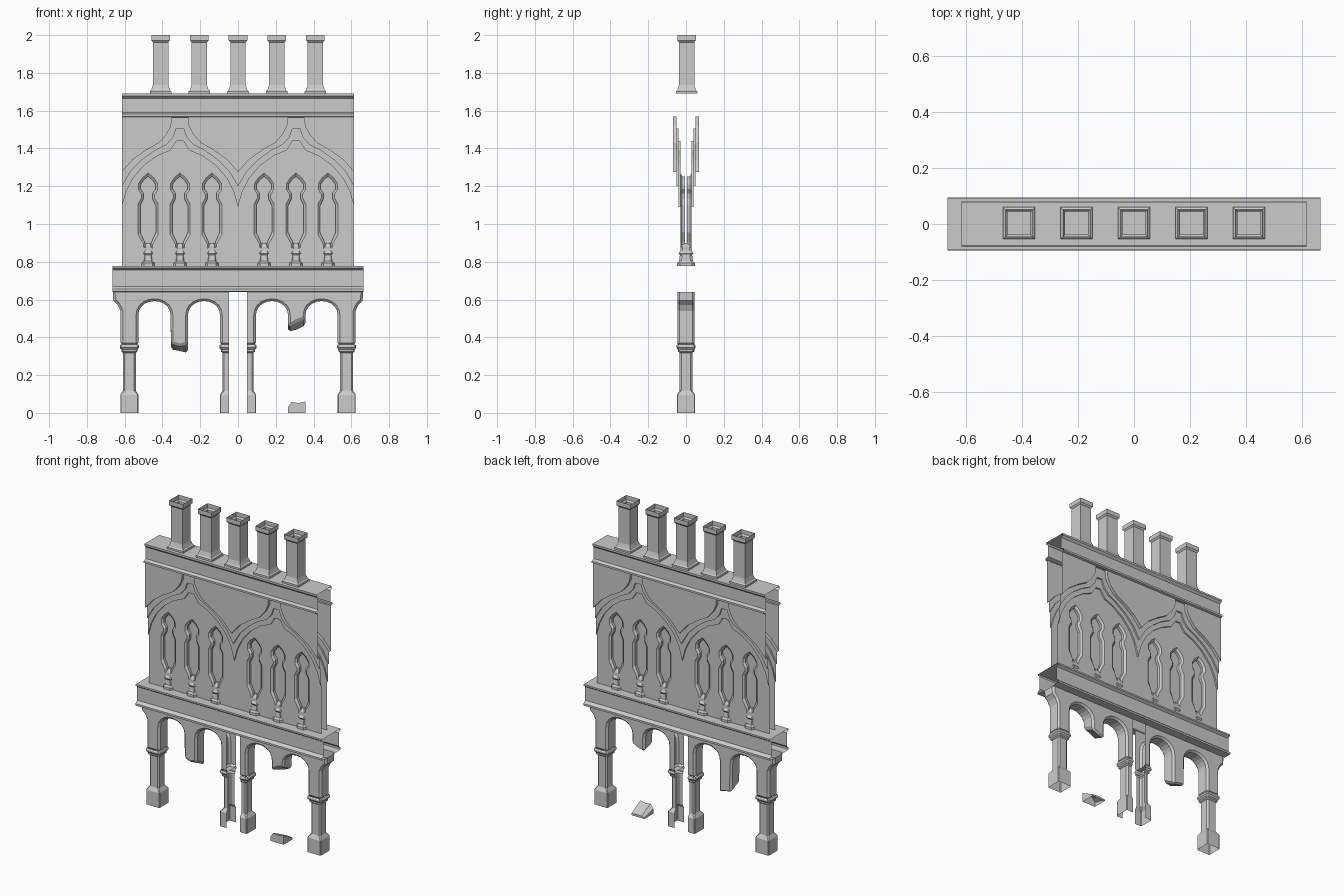
import bpy, bmesh, math
from mathutils import Vector

if "Cube" in bpy.data.objects:
    bpy.data.objects.remove(bpy.data.objects["Cube"])

BAY = 0.3075          # half width of one ogee bay, also its centre |x|


def finish(bm, name, bevel=0):
    bmesh.ops.remove_doubles(bm, verts=bm.verts, dist=1e-5)
    bmesh.ops.recalc_face_normals(bm, faces=bm.faces)
    me = bpy.data.meshes.new(name)
    bm.to_mesh(me)
    bm.free()
    ob = bpy.data.objects.new(name, me)
    bpy.context.collection.objects.link(ob)
    if bevel:
        m = ob.modifiers.new("chamfer", 'BEVEL')
        m.width, m.segments, m.limit_method = bevel, 1, 'ANGLE'
        m.angle_limit = math.radians(50)
    return ob


def bridge(bm, loops, closed=True):
    """Join successive point loops with quads; returns the vertex loops."""
    vs = [[bm.verts.new(p) for p in lp] for lp in loops]
    for a, b in zip(vs, vs[1:]):
        n = len(a)
        for i in range(n if closed else n - 1):
            j = (i + 1) % n
            bm.faces.new((a[i], a[j], b[j], b[i]))
    return vs


def ring(cx, cy, h, z, c=0.0, sy=1.0):
    """Square ring with corners cut by c."""
    if c == 0:
        pts = [(h, -h), (h, h), (-h, h), (-h, -h)]
    else:
        k = h - c
        pts = [(k, -h), (h, -k), (h, k), (k, h), (-k, h), (-h, k), (-h, -k), (-k, -h)]
    return [(cx + x, cy + y * sy, z) for x, y in pts]


# chimney-like pinnacles, open at the top
for i in range(5):
    bm = bmesh.new()
    prof = [(.057, 1.69), (.057, 1.702), (.050, 1.708), (.041, 1.735),
            (.041, 1.962), (.049, 1.972), (.049, 2.0)]
    bridge(bm, [ring((i - 2) * .205, .003, h, z) for h, z in prof])
    finish(bm, f"pinnacle_{i + 1}")


# cornices: open-ended mouldings swept along x
def cornice(name, half, prof):
    full = prof + [(-y, z) for y, z in reversed(prof)]
    bm = bmesh.new()
    bridge(bm, [[(x, y, z) for y, z in full] for x in (-half, half)], closed=False)
    finish(bm, name)


cornice("upper_cornice", .615, [(-.068, 1.565), (-.082, 1.57), (-.082, 1.582), (-.062, 1.59),
                                (-.062, 1.665), (-.076, 1.678), (-.076, 1.69)])
cornice("lower_cornice", .665, [(-.045, .64), (-.095, .643), (-.095, .655), (-.077, .67),
                                (-.077, .757), (-.093, .768), (-.093, .778)])

# ogee curves (distance from bay centre, z), outermost to innermost
OGEES = [
    [(.3075, 1.275), (.25, 1.34), (.18, 1.39), (.11, 1.43), (.07, 1.475), (.047, 1.52), (.042, 1.57), (0, 1.57)],
    [(.3075, 1.20), (.26, 1.28), (.20, 1.34), (.13, 1.39), (.07, 1.42), (.035, 1.46), (.02, 1.505), (0, 1.505)],
    [(.3075, 1.09), (.285, 1.17), (.25, 1.24), (.19, 1.31), (.12, 1.36), (.05, 1.39), (.018, 1.44), (0, 1.44)],
]
DEPTH = [.069, .05, .04, .03]


def both_bays(curve):
    """One ogee curve run across both bays from left to right."""
    bay = [(-d, z) for d, z in curve] + list(reversed(curve))[1:]
    return [(x - BAY, z) for x, z in bay] + [(x + BAY, z) for x, z in bay[1:]]


lines = [both_bays(c) for c in OGEES]

# lancet outline (half width, z)
HALF = [(.022, .87), (.025, .895), (.053, .945), (.053, 1.105), (.034, 1.14), (.034, 1.155),
        (.05, 1.18), (.05, 1.215), (.03, 1.245), (0, 1.27)]
INNER = [(.014, .885), (.018, .905), (.041, .955), (.041, 1.098), (.024, 1.132), (.024, 1.162),
         (.039, 1.185), (.039, 1.21), (.023, 1.233), (0, 1.252)]
LANCETS = [s * x for s in (-1, 1) for x in (.138, .307, .476)]


def outline(half, cx, y):
    return [(cx + x, y, z) for x, z in half] + [(cx - x, y, z) for x, z in reversed(half[:-1])]


for s, side in ((-1, "front"), (1, "back")):
    # stepped ogee mouldings
    bm = bmesh.new()
    above = [(x, 1.57) for x, z in lines[0]]
    for k, ln in enumerate(lines):
        y0, y1 = s * DEPTH[k], s * DEPTH[k + 1]
        for i in range(len(ln) - 1):
            quad = []
            for x, z in (ln[i], ln[i + 1], above[i + 1], above[i]):
                if (x, z) not in quad:
                    quad.append((x, z))
            if len(quad) > 2:
                bm.faces.new([bm.verts.new((x, y0, z)) for x, z in quad])
        bridge(bm, [[(x, y, z) for x, z in ln] for y in (y0, y1)], closed=False)
        above = ln
    finish(bm, f"{side}_ogee_mouldings")

    # wall below the ogees, with lancet holes
    bm = bmesh.new()
    y = s * DEPTH[3]
    loops = [[(-.615, y, .778)] + [(x, y, z) for x, z in lines[2]] + [(.615, y, .778)]]
    loops += [outline(HALF, cx, y) for cx in LANCETS]
    for lp in loops:
        vs = [bm.verts.new(p) for p in lp]
        for a, b in zip(vs, vs[1:] + vs[:1]):
            bm.edges.new((a, b))
    bmesh.ops.triangle_fill(bm, edges=bm.edges[:], use_beauty=True, normal=Vector((0, s, 0)))
    finish(bm, f"{side}_wall")

    # lancet recesses
    bm = bmesh.new()
    for cx in LANCETS:
        vs = bridge(bm, [outline(HALF, cx, y), outline(INNER, cx, s * .02), outline(INNER, cx, s * .004)])
        bm.faces.new(vs[-1])
    finish(bm, f"{side}_lancets")

# small column bases under the lancets
bm = bmesh.new()
for cx in LANCETS:
    prof = [(.035, .778), (.035, .793), (.027, .803), (.024, .835), (.029, .845), (.022, .86),
            (.022, .88), (.012, .9)]
    vs = bridge(bm, [ring(cx, 0, h, z, h * .35, 1.35) for h, z in prof])
    bm.faces.new(vs[-1])
finish(bm, "lancet_column_bases")


# arcade: outline given as (|x|, z at front, z at back)
def arch(x0, x1, n=10):
    m, r = (x0 + x1) / 2, (x0 - x1) / 2
    pts = []
    for i in range(n + 1):
        t = math.pi * i / n
        z = .515 + .077 * math.sin(t) ** .9 if 0 < i < n else .515
        pts.append((m + r * math.cos(t), z, z))
    return pts


BREAKS = {-1: [(.355, .372, .33), (.31, .355, .325), (.265, .365, .31)],
          1: [(.358, .50, .46), (.31, .485, .435), (.265, .455, .427)]}
for s, side in ((-1, "left"), (1, "right")):
    pts = [(.663, .64, .64), (.66, .595, .595), (.637, .572, .572), (.622, .54, .54),
           (.622, .358, .358), (.528, .358, .358)]
    pts += arch(.528, .357) + BREAKS[s] + arch(.265, .095)
    pts += [(.095, .358, .358), (.048, .358, .358), (.048, .64, .64)]
    bm = bmesh.new()
    a, b = bridge(bm, [[(s * x, -.046, zf) for x, zf, zb in pts], [(s * x, .046, zb) for x, zf, zb in pts]])
    bm.faces.new(a)
    bm.faces.new(b)
    bm.faces.ensure_lookup_table()
    hidden = [f for f in bm.faces if len(f.verts) == 4 and
              (all(v.co.z > .63 for v in f.verts) or all(abs(v.co.x) < .05 for v in f.verts))]
    bmesh.ops.delete(bm, geom=hidden, context='FACES')
    finish(bm, f"{side}_arcade", bevel=.012)

    # outer pillar and the half pillar at the middle
    prof = [(.048, 0, .004), (.048, .095, .004), (.034, .118, .009), (.034, .318, .009),
            (.043, .325, .009), (.043, .335, .009), (.051, .345, .009), (.051, .355, .009), (.046, .363, .009)]
    for cx, name in ((.575, "outer_pillar"), (.048, "inner_half_pillar")):
        bm = bmesh.new()
        bridge(bm, [ring(s * cx, 0, h, z, c) for h, z, c in prof])
        if cx < .1:
            bmesh.ops.bisect_plane(bm, geom=bm.verts[:] + bm.edges[:] + bm.faces[:],
                                   plane_co=(s * cx, 0, 0), plane_no=(-s, 0, 0), clear_outer=True)
        finish(bm, f"{side}_{name}")

# broken stump left on the ground
bm = bmesh.new()
top = [(.264, .03, .008), (.285, .058, .012), (.32, .052, .015), (.358, .06, .01)]
rows = [[(x, -.046, 0) for x, f, b in top], [(x, -.046, f) for x, f, b in top],
        [(x, .046, b) for x, f, b in top], [(x, .046, 0) for x, f, b in top]]
vs = bridge(bm, rows, closed=False)
for k in (0, -1):
    bm.faces.new([r[k] for r in vs])
finish(bm, "broken_stump")
